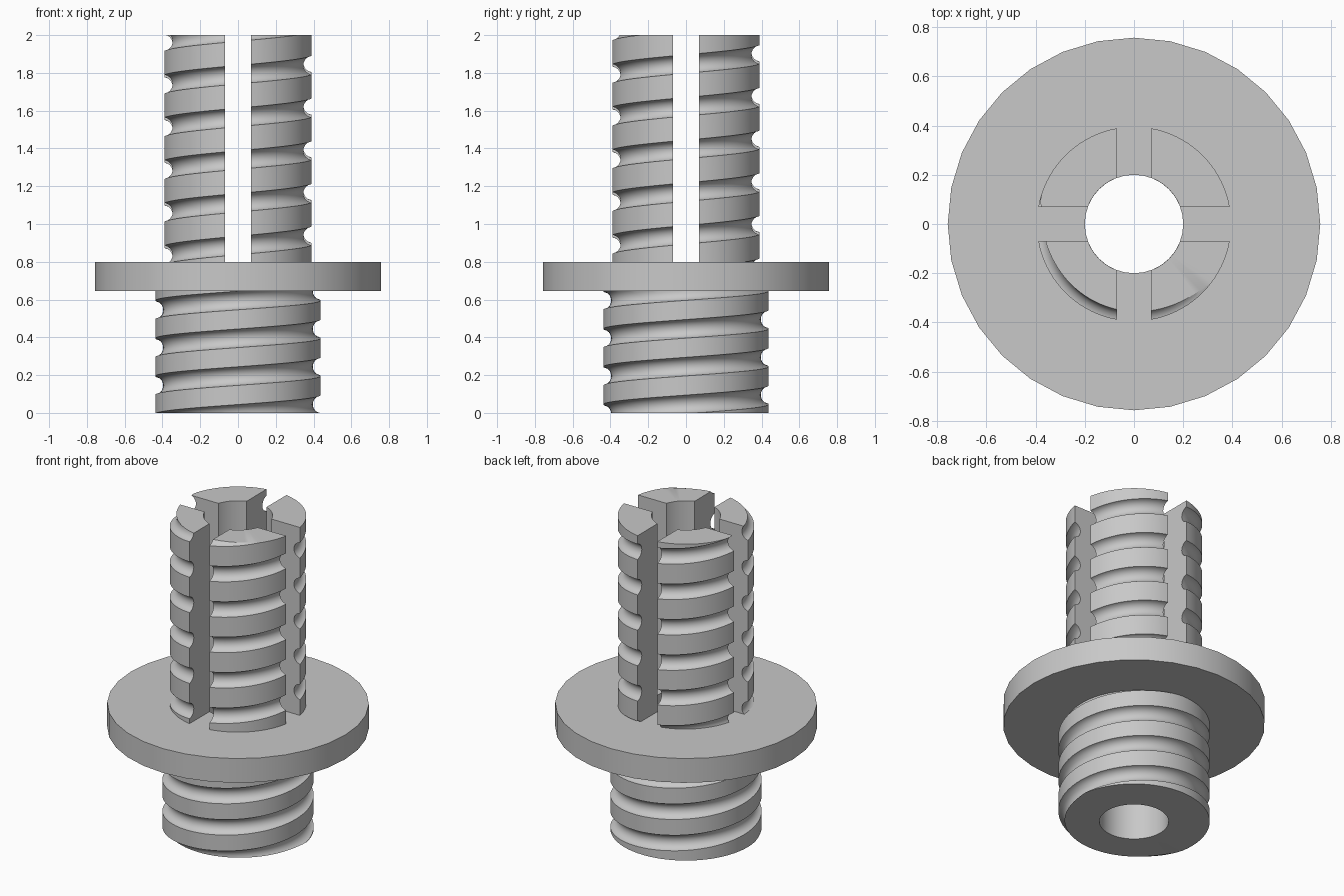
import bpy, bmesh, math

cube = bpy.data.objects.get("Cube")
if cube:
    bpy.data.objects.remove(cube, do_unlink=True)

BORE = 0.2
TURN = 2 * math.pi

grey = bpy.data.materials.new("plain grey")
grey.use_nodes = True
colour = (0.58, 0.58, 0.58, 1)
grey.diffuse_color = colour
grey.node_tree.nodes["Principled BSDF"].inputs["Base Color"].default_value = colour


# Round groove running along a helix
GROOVE, OFFSET = 0.05, 0.008
HALF = math.sqrt(GROOVE ** 2 - OFFSET ** 2)


def groove_depth(dist):
    if abs(dist) >= HALF:
        return 0
    return math.sqrt(GROOVE ** 2 - dist ** 2) - OFFSET


def profile(radius, z0, z1, pitch, start, angle):
    """Closed (radius, z) outline of the wall at one angle."""
    points = []
    if pitch:
        rise = start + pitch * angle / TURN
        steps = [HALF * math.sin(math.pi * (i / 12 - 0.5)) for i in range(13)]
        first = math.floor((z0 - start) / pitch) - 3
        for k in range(first, first + math.ceil((z1 - z0) / pitch) + 6):
            centre = rise + k * pitch
            for s in steps:
                z = min(max(centre + s, z0), z1)
                points.append((radius - groove_depth(z - centre), z))
        # At the clamped ends the nearest groove decides the radius
        near = lambda z: (z - rise + pitch / 2) % pitch - pitch / 2
        points = [(radius - groove_depth(near(z)), z) for r, z in points]
    else:
        points = [(radius, z0), (radius, z1)]
    return points + [(BORE, z1), (BORE, z0)]


def tube(name, radius, z0, z1, columns, pitch=0, start=0, a0=0, a1=TURN, gap=0):
    """Bored cylinder or slotted sector, swept around z."""
    bm = bmesh.new()
    rings = []
    for i in range(columns + 1):
        u = i / columns
        trim = math.asin(gap / radius)
        angle = a0 + trim + (a1 - a0 - 2 * trim) * u
        ring = []
        for r, z in profile(radius, z0, z1, pitch, start, angle):
            t = math.asin(gap / r)
            a = a0 + t + (a1 - a0 - 2 * t) * u
            ring.append(bm.verts.new((r * math.cos(a), r * math.sin(a), z)))
        rings.append(ring)
    count = len(rings[0])
    for left, right in zip(rings, rings[1:]):
        for j in range(count):
            k = (j + 1) % count
            bm.faces.new((left[j], right[j], right[k], left[k]))
    if gap:
        bm.faces.new(rings[0])
        bm.faces.new(rings[-1][::-1])
    bmesh.ops.remove_doubles(bm, verts=bm.verts, dist=0.00005)
    bmesh.ops.recalc_face_normals(bm, faces=bm.faces)
    mesh = bpy.data.meshes.new(name)
    bm.to_mesh(mesh)
    bm.free()
    mesh.materials.append(grey)
    obj = bpy.data.objects.new(name, mesh)
    bpy.context.collection.objects.link(obj)
    bpy.ops.object.select_all(action='DESELECT')
    obj.select_set(True)
    bpy.context.view_layer.objects.active = obj
    bpy.ops.object.shade_smooth_by_angle(angle=math.radians(30))
    return obj


# Lower threaded stem and flange
tube("lower_thread", 0.438, 0, 0.645, 72, pitch=0.2, start=0.445)
tube("flange", 0.757, 0.645, 0.8, 32)

# Four slotted fingers carrying the upper thread
for q in range(4):
    tube(f"threaded_finger_{q + 1}", 0.395, 0.8, 2, 18, pitch=0.226, start=1.847,
         a0=q * math.pi / 2, a1=(q + 1) * math.pi / 2, gap=0.07)
